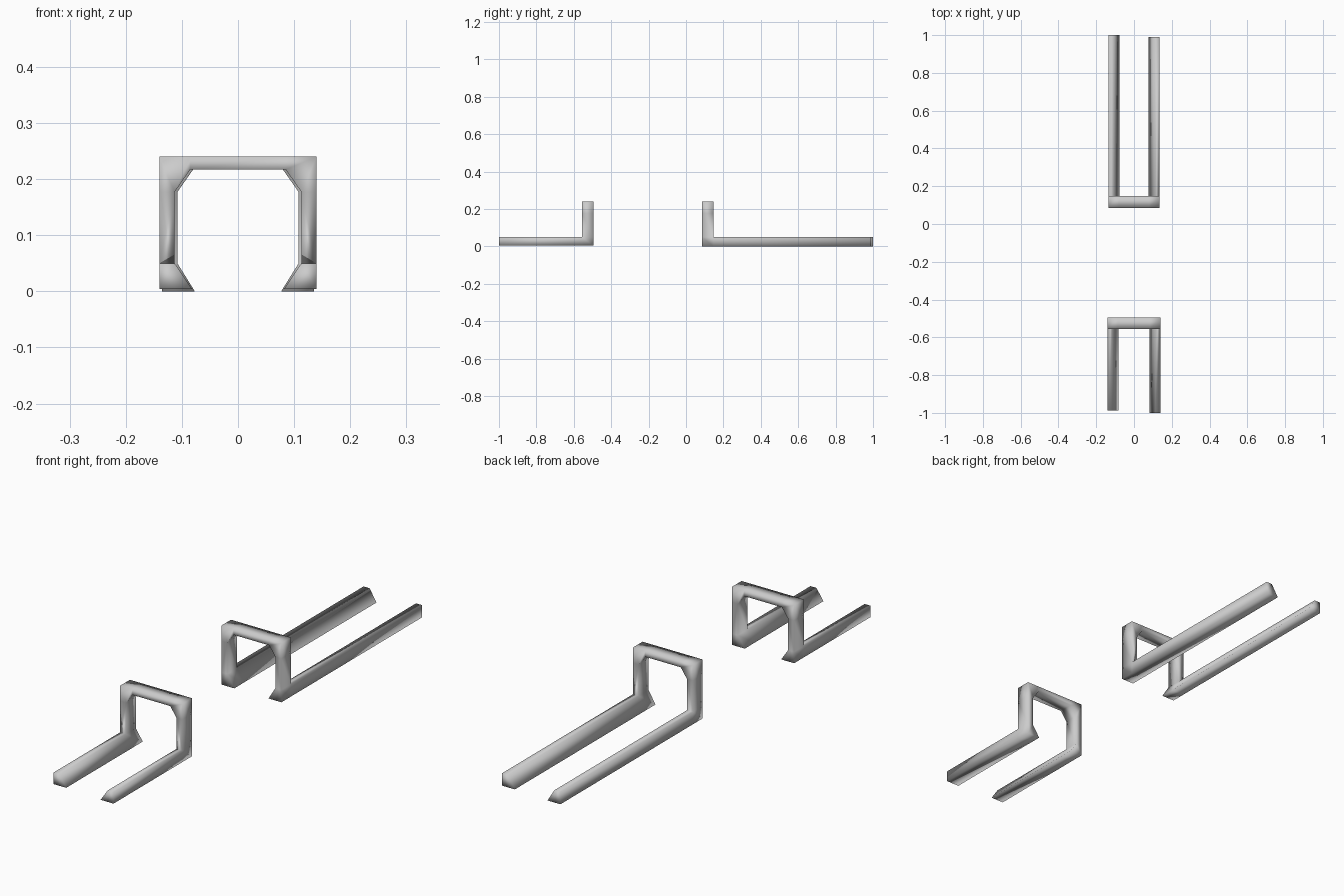
import bpy
import bmesh

if "Cube" in bpy.data.objects:
    bpy.data.objects.remove(bpy.data.objects["Cube"])


def bracket(name, half, z0, gap_y, back_y, left_end, right_end):
    """Arch frame with gusseted corners, plus two wedge rails running away from it."""
    t = half - 0.027          # inner face of the posts
    c = half - 0.055          # end of the corner gussets
    bm = bmesh.new()

    def face(points):
        return bm.faces.new([bm.verts.new((x, gap_y, z)) for x, z in points])

    # arch outline, one side then mirrored
    for s in (-1, 1):
        face([(s * half, z0), (s * (half - 0.058), z0), (s * t, 0.05), (s * half, 0.05)])
        face([(s * half, 0.05), (s * t, 0.05), (s * t, 0.177), (s * half, 0.177)])
        face([(s * half, 0.177), (s * t, 0.177), (s * c, 0.217), (s * c, 0.24), (s * half, 0.24)])
    face([(-c, 0.217), (c, 0.217), (c, 0.24), (-c, 0.24)])
    bmesh.ops.remove_doubles(bm, verts=bm.verts[:], dist=1e-5)
    bmesh.ops.recalc_face_normals(bm, faces=bm.faces[:])

    def extrude(faces, y):
        geom = bmesh.ops.extrude_face_region(bm, geom=faces)["geom"]
        for v in geom:
            if isinstance(v, bmesh.types.BMVert):
                v.co.y = y
        return [f for f in geom if isinstance(f, bmesh.types.BMFace)]

    # frame depth, then a rail from each foot
    caps = extrude(bm.faces[:], back_y)
    feet = [f for f in caps if f.calc_center_median().z < 0.04]
    for foot in feet:
        extrude([foot], left_end if foot.calc_center_median().x < 0 else right_end)

    bmesh.ops.recalc_face_normals(bm, faces=bm.faces[:])
    for f in bm.faces:
        f.smooth = True
    mesh = bpy.data.meshes.new(name)
    bm.to_mesh(mesh)
    bm.free()
    obj = bpy.data.objects.new(name, mesh)
    bpy.context.collection.objects.link(obj)
    return obj


# short bracket at the front, long bracket at the back
bracket("front_bracket", 0.14, 0.004, -0.495, -0.557, -0.987, -1.0)
bracket("back_bracket", 0.135, 0.0, 0.086, 0.148, 1.0, 0.99)
